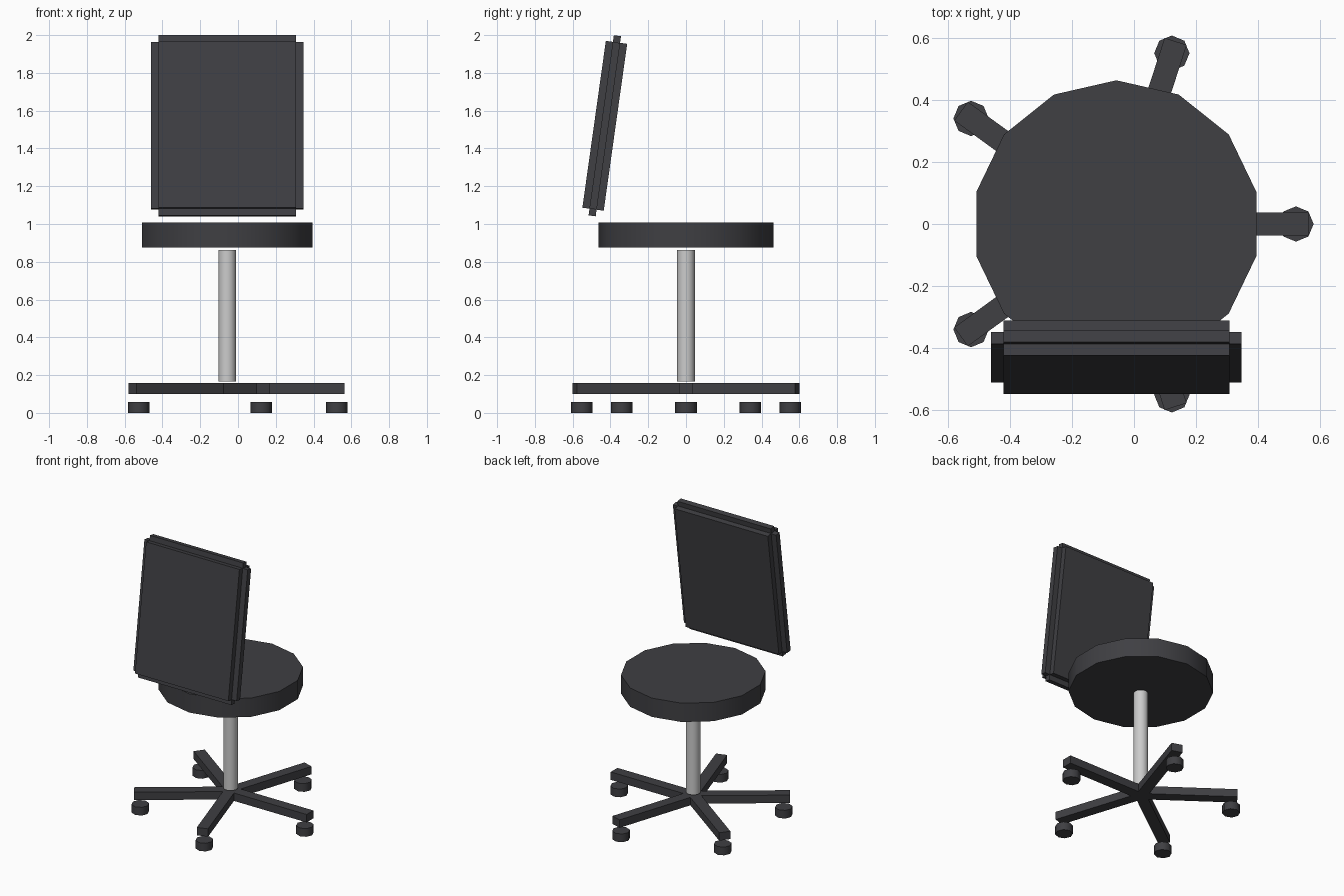
import bpy
from math import radians, cos, sin, pi
from mathutils import Matrix, Vector

if "Cube" in bpy.data.objects:
    bpy.data.objects.remove(bpy.data.objects["Cube"])

CX = -0.057          # swivel axis of the chair
dark = bpy.data.materials.new("dark_plastic")
dark.diffuse_color = (0.05, 0.05, 0.056, 1)
dark.use_nodes = True
dark.node_tree.nodes["Principled BSDF"].inputs["Base Color"].default_value = dark.diffuse_color


def cylinder(name, sides, radius, z0, z1, x, y, start=0.0, mat=None):
    bpy.ops.mesh.primitive_cylinder_add(vertices=sides, radius=radius, depth=z1 - z0,
                                        location=(x, y, (z0 + z1) / 2),
                                        rotation=(0, 0, start))
    ob = bpy.context.object
    ob.name = name
    bpy.ops.object.shade_smooth_by_angle(angle=radians(50))
    if mat:
        ob.data.materials.append(mat)
    return ob


def box(name, size, matrix):
    bpy.ops.mesh.primitive_cube_add(size=1)
    ob = bpy.context.object
    ob.name = name
    ob.data.transform(Matrix.Diagonal(Vector((*size, 1))))
    ob.matrix_world = matrix
    ob.data.materials.append(dark)
    return ob


# Seat cushion and gas column
cylinder("seat", 14, 0.464, 0.875, 1.008, CX, 0, mat=dark)
cylinder("column", 14, 0.047, 0.167, 0.863, CX, 0)

# Five-spoke base with casters
for i in range(5):
    a = i * 2 * pi / 5
    m = (Matrix.Translation((CX, 0, 0.129)) @ Matrix.Rotation(a, 4, 'Z')
         @ Matrix.Translation((0.31, 0, 0)))
    box(f"base_arm_{i + 1}", (0.62, 0.075, 0.056), m)
    cylinder(f"caster_{i + 1}", 8, 0.057, 0, 0.058,
             CX + 0.58 * cos(a), 0.58 * sin(a), mat=dark)

# Tilted backrest: thick pad with thin rims at the sides and at top and bottom
tilt = Matrix.Translation((CX, -0.43, 1.52)) @ Matrix.Rotation(radians(-8), 4, 'X')
box("backrest_pad", (0.73, 0.114, 0.892), tilt)
box("backrest_side_rim", (0.808, 0.039, 0.89), tilt)
box("backrest_end_rim", (0.73, 0.038, 0.963), tilt)
